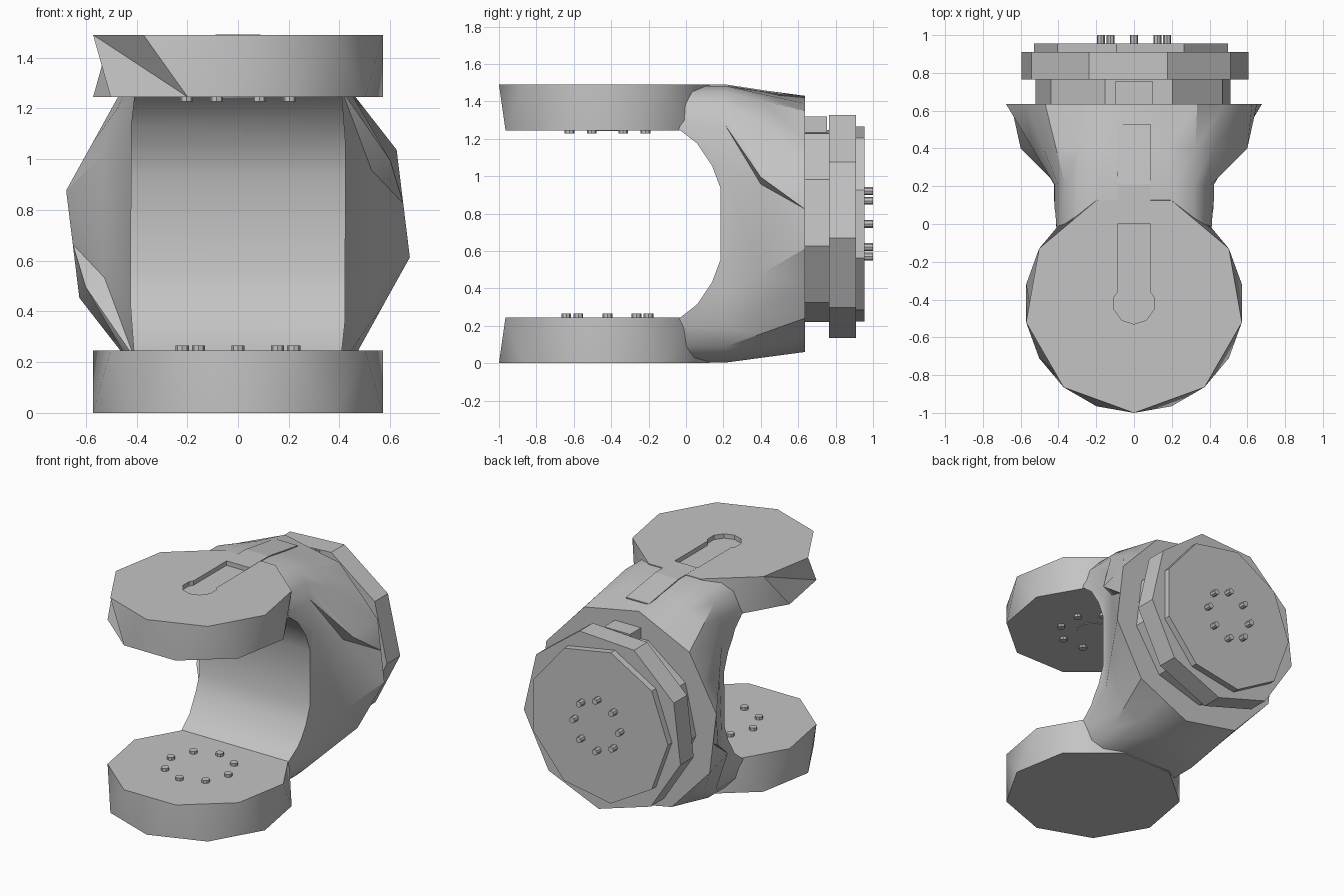
import bpy, bmesh
from math import sin, cos, radians, copysign

cube = bpy.data.objects.get("Cube")
if cube:
    bpy.data.objects.remove(cube, do_unlink=True)

grey = bpy.data.materials.new("plain grey")
grey.use_nodes = True
grey.diffuse_color = (0.55, 0.55, 0.55, 1)
grey.node_tree.nodes["Principled BSDF"].inputs["Base Color"].default_value = grey.diffuse_color

MID = 0.745      # height of the rear axis
PAD_Y = -0.42    # centre of both pads


def loft(name, rings, flipped=()):
    """Bridge equal rings of points with triangles or quads and cap the ends."""
    bm = bmesh.new()
    rows = [[bm.verts.new(p) for p in ring] for ring in rings]
    n = len(rows[0])
    for a, b in zip(rows, rows[1:]):
        for i in range(n):
            j = (i + 1) % n
            if i in flipped:
                bm.faces.new((a[i], a[j], b[j]))
                bm.faces.new((a[i], b[j], b[i]))
            else:
                bm.faces.new((a[i], a[j], b[i]))
                bm.faces.new((a[j], b[j], b[i]))
    bm.faces.new(rows[0])
    bm.faces.new(rows[-1])
    bmesh.ops.recalc_face_normals(bm, faces=bm.faces)
    bmesh.ops.dissolve_limit(bm, angle_limit=0.001, verts=bm.verts, edges=bm.edges)
    me = bpy.data.meshes.new(name)
    bm.to_mesh(me)
    bm.free()
    me.materials.append(grey)
    ob = bpy.data.objects.new(name, me)
    bpy.context.collection.objects.link(ob)
    return ob


def ring_z(n, r, phase, x, y, z):
    angles = [radians(phase + 360 * i / n) for i in range(n)]
    return [(x + r * cos(a), y + r * sin(a), z) for a in angles]


def ring_y(n, r, phase, x, y, z):
    return [(px, y, pz) for px, pz, _ in ring_z(n, r, phase, x, z, 0)]


def prism(name, ring, n, r, phase, x, y, z, end):
    """Straight prism from (x, y, z) to the given end height or depth."""
    last = (x, y, end) if ring is ring_z else (x, end, z)
    return loft(name, [ring(n, r, phase, x, y, z), ring(n, r, phase, *last)])


def side_extrude(name, profile, half):
    return loft(name, [[(x, y, z) for y, z in profile] for x in (-half, half)])


def apply_cut(ob, cutter):
    cutter.hide_render = True
    mod = ob.modifiers.new("cut", 'BOOLEAN')
    mod.operation = 'DIFFERENCE'
    mod.solver = 'EXACT'
    mod.object = cutter
    bpy.context.view_layer.objects.active = ob
    bpy.ops.object.modifier_apply(modifier=mod.name)


def smooth(ob, angle):
    bpy.ops.object.select_all(action='DESELECT')
    ob.select_set(True)
    bpy.context.view_layer.objects.active = ob
    bpy.ops.object.shade_smooth_by_angle(angle=radians(angle))


# Round fork pads with twisted rims; the upper rim has a dent
lower_pad = loft("lower_pad", [ring_z(9, 0.58, -90, 0, PAD_Y, 0),
                               ring_z(9, 0.58, -70, 0, PAD_Y, 0.245)])
upper_pad = loft("upper_pad", [ring_z(9, 0.58, -90, 0, PAD_Y, 1.49),
                               ring_z(9, 0.58, -70, 0, PAD_Y, 1.245)], flipped=(6, 7))

# Yoke body flaring from a rounded block to a ten-sided rear rim
angles = [radians(-11 + 18 * k) for k in range(20)]


def power(v):
    return copysign(abs(v) ** 0.4, v)


block = [(0.425 * power(cos(a)), 0.744 * power(sin(a))) for a in angles]
rim = [(r * cos(a), r * sin(a))
       for k, a in enumerate(angles) for r in [0.69 * (cos(radians(18)) if k % 2 else 1)]]
flare = [(a[0] * 0.55 + b[0] * 0.45, a[1] * 0.55 + b[1] * 0.45) for a, b in zip(block, rim)]
flare[2], flare[12] = (0.6, 0.25), (-0.6, -0.25)
sections = [(-0.04, block), (0.21, block), (0.4, flare), (0.635, rim)]
body = loft("yoke_body", [[(x, y, MID + z) for x, z in s] for y, s in sections])

# Hollow of the fork
upper_curve = [(0.185, 0.19), (0.14, 0.31), (0.06, 0.43), (-0.03, 0.5), (-0.6, 0.5)]
hollow = ([(y, MID + z) for y, z in upper_curve]
          + [(y, MID - z) for y, z in reversed(upper_curve)])
fork_cutter = side_extrude("fork_cutter", hollow, 1)
apply_cut(body, fork_cutter)

# Keyhole recess in the top
slot_cutter = side_extrude("slot_cutter", [(PAD_Y, 1.46), (0, 1.46), (0, 1.6), (PAD_Y, 1.6)], 0.088)
hole_cutter = prism("hole_cutter", ring_z, 10, 0.11, 18, 0, PAD_Y, 1.46, 1.6)
for part in (upper_pad, body):
    apply_cut(part, slot_cutter)
apply_cut(upper_pad, hole_cutter)
for helper in (fork_cutter, slot_cutter, hole_cutter):
    bpy.data.objects.remove(helper, do_unlink=True)

smooth(lower_pad, 35)
smooth(upper_pad, 35)
smooth(body, 32)

# Cover strip behind the recess and round plate under the upper pad
side_extrude("cover_strip", [(0, 1.484), (0.21, 1.484), (0.53, 1.434),
                             (0.53, 1.442), (0.21, 1.491), (0, 1.491)], 0.088)
prism("hole_plate", ring_z, 10, 0.11, 18, 0, PAD_Y, 1.246, 1.241)

# Rear coupling: neck, flange, end plate and key block
prism("neck", ring_y, 9, 0.525, -13, 0, 0.62, MID, 0.78)
prism("flange", ring_y, 9, 0.61, -7, 0, 0.765, MID, 0.91)
prism("end_plate", ring_y, 9, 0.53, 20, 0, 0.9, MID, 0.955)
side_extrude("key_block", [(0.63, 1.2), (0.755, 1.2), (0.755, 1.32), (0.63, 1.32)], 0.1)

# Bolt circles
for px, py, _ in ring_z(8, 0.22, 0, 0, PAD_Y, 0):
    prism("lower_pad_bolt", ring_z, 8, 0.026, 0, px, py, 0.24, 0.265)
for px, py, _ in ring_z(8, 0.22, 22.5, 0, PAD_Y, 0):
    prism("upper_pad_bolt", ring_z, 8, 0.026, 0, px, py, 1.25, 1.228)
for px, _, pz in ring_y(8, 0.175, 0, 0, 0, MID):
    prism("rear_bolt", ring_y, 8, 0.021, 0, px, 0.95, pz, 1.0)
